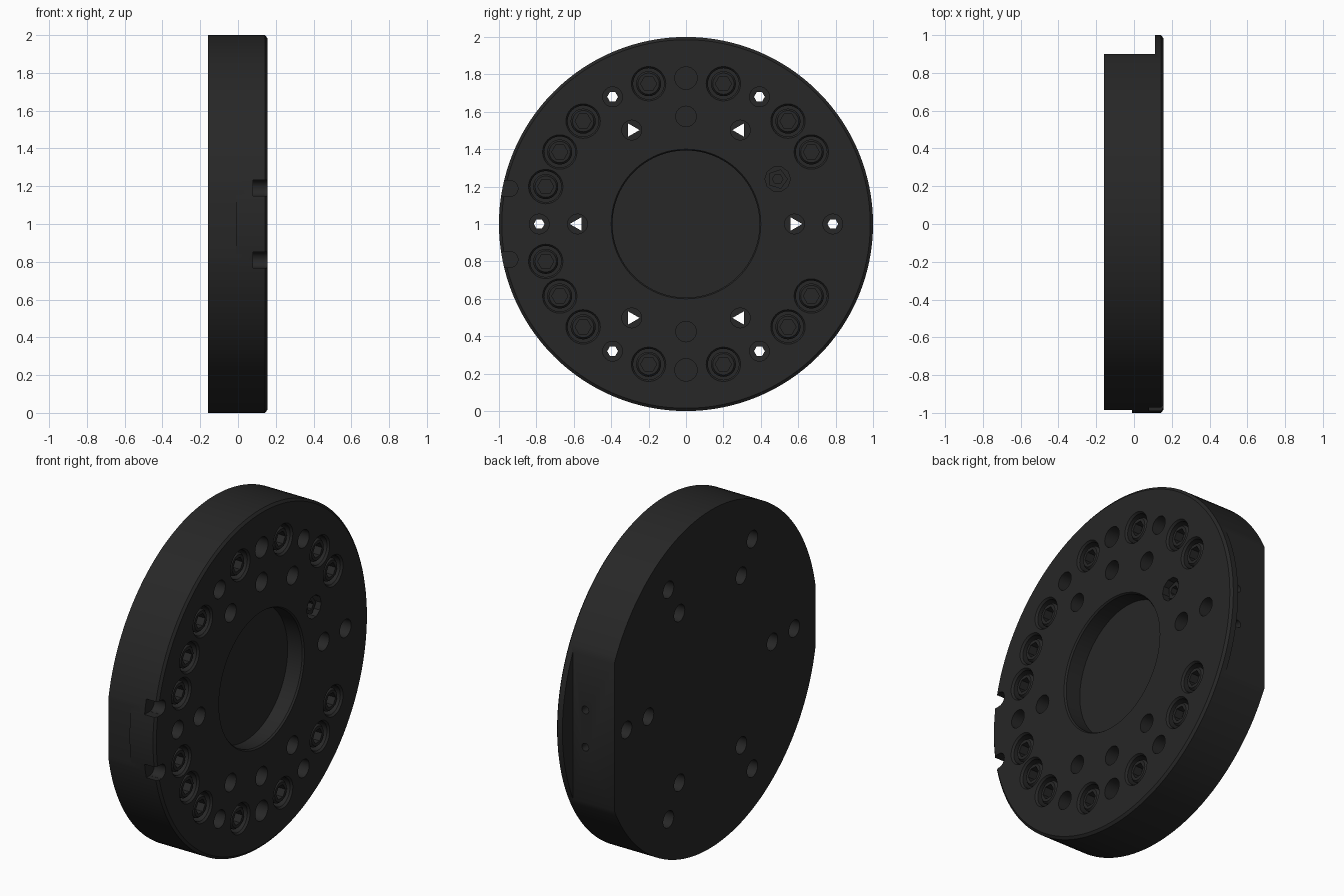
import bpy, bmesh
from math import pi, sin, cos, radians
from mathutils import Matrix

if "Cube" in bpy.data.objects:
    bpy.data.objects.remove(bpy.data.objects["Cube"])

FRONT, BACK = 0.155, -0.16
mat = bpy.data.materials.new("dark_metal")
mat.diffuse_color = (0.02, 0.02, 0.02, 1)
mat.use_nodes = True
mat.node_tree.nodes["Principled BSDF"].inputs["Base Color"].default_value = mat.diffuse_color


def rod(bm, y, z, r, x0, x1, n=24, r2=None, turn=0.0):
    """Capped cylinder or cone running along x."""
    m = (Matrix.Translation(((x0 + x1) / 2, y, z)) @ Matrix.Rotation(turn, 4, 'X')
         @ Matrix.Rotation(pi / 2, 4, 'Y'))
    bmesh.ops.create_cone(bm, cap_ends=True, segments=n, radius1=r,
                          radius2=r if r2 is None else r2, depth=x1 - x0, matrix=m)


def box(bm, lo, hi):
    c = [(a + b) / 2 for a, b in zip(lo, hi)]
    s = [b - a for a, b in zip(lo, hi)]
    bmesh.ops.create_cube(bm, size=1, matrix=Matrix.Translation(c) @ Matrix.Diagonal((*s, 1)))


def lathe(bm, y, z, profile, n):
    """Closed solid turned about an x axis from (x, r) points, low x first."""
    rings = [[bm.verts.new((x, y + r * cos(2 * pi * i / n), z + r * sin(2 * pi * i / n)))
              for i in range(n)] for x, r in profile]
    faces = [bm.faces.new(rings[0]), bm.faces.new(rings[-1])]
    for a, b in zip(rings, rings[1:]):
        for i in range(n):
            j = (i + 1) % n
            faces.append(bm.faces.new((a[i], a[j], b[j], b[i])))
    bmesh.ops.recalc_face_normals(bm, faces=faces)


def finish(bm, name):
    me = bpy.data.meshes.new(name)
    bm.to_mesh(me)
    bm.free()
    me.materials.append(mat)
    ob = bpy.data.objects.new(name, me)
    bpy.context.collection.objects.link(ob)
    return ob


def cut(ob, bm):
    """Subtract the solids in bm from ob, then discard the cutter."""
    tool = finish(bm, "cutter")
    tool.hide_render = True
    mod = ob.modifiers.new("cut", 'BOOLEAN')
    mod.operation, mod.solver, mod.object = 'DIFFERENCE', 'EXACT', tool
    bpy.context.view_layer.objects.active = ob
    bpy.ops.object.modifier_apply(modifier=mod.name)
    bpy.data.objects.remove(tool, do_unlink=True)


def smooth(ob):
    bpy.ops.object.select_all(action='DESELECT')
    ob.select_set(True)
    bpy.context.view_layer.objects.active = ob
    bpy.ops.object.shade_smooth_by_angle(angle=radians(30))


# screw positions (y, z offset from centre), mirrored top to bottom
half = [(0.2, 0.75), (-0.2, 0.75), (0.545, 0.55), (-0.55, 0.55),
        (0.67, 0.385), (-0.675, 0.385), (-0.75, 0.2)]
screws = [(y, 1 + s * z) for y, z in half for s in (1, -1)]
spots = [(r * cos(k * pi / 3), 1 + r * sin(k * pi / 3), r, k * pi / 3)
         for r in (0.58, 0.785) for k in range(6)]

# main disc with a chamfered front rim
bm = bmesh.new()
lathe(bm, 0, 1, [(BACK, 1), (FRONT - 0.012, 1), (FRONT, 0.985)], 128)
body = finish(bm, "plate_body")

# side flats
bm = bmesh.new()
box(bm, (-0.5, 0.9, -0.5), (0.11, 1.5, 2.5))
box(bm, (-0.5, -1.5, 0.3), (-0.01, -0.985, 1.7))
cut(body, bm)

# pocket, counterbores, dowel holes, hole mouths, flat-side holes, rim notches
bm = bmesh.new()
lathe(bm, 0, 1, [(0.05, 0.393), (0.145, 0.393), (FRONT, 0.4), (0.2, 0.4)], 96)
for y, z in screws:
    lathe(bm, y, z, [(0.05, 0.083), (0.143, 0.083), (FRONT, 0.092), (0.2, 0.092)], 32)
for z, r in ((1.78, 0.06), (1.575, 0.055), (0.425, 0.055), (0.22, 0.06)):
    rod(bm, 0, z, r, 0.03, 0.2)
for y, z, r, a in spots:
    rod(bm, y, z, 0.053, 0.0, 0.2)
    rod(bm, y, z, 0.05, -0.2, -0.02)
rod(bm, 0.49, 1.24, 0.068, 0.05, 0.2, 10)
for s in (1, -1):
    bmesh.ops.create_cone(bm, cap_ends=True, segments=16, radius1=0.023, radius2=0.023, depth=0.16,
                          matrix=Matrix.Translation((0.03, 0.9, 1 + s * 0.11))
                          @ Matrix.Rotation(pi / 2, 4, 'X'))
cut(body, bm)

bm = bmesh.new()
for s in (1, -1):
    z = 1 + s * 0.19
    box(bm, (0.08, -1.2, z - 0.043), (0.3, -0.94, z + 0.043))
cut(body, bm)
bm = bmesh.new()
for s in (1, -1):
    rod(bm, -0.941, 1 + s * 0.19, 0.0425, 0.0805, 0.3)
cut(body, bm)

# narrow throats joining front and back mouths
bm = bmesh.new()
for y, z, r, a in spots:
    if r < 0.7:
        rod(bm, y, z, 0.042, -0.05, 0.03, 3, turn=a)
    else:
        rod(bm, y, z, 0.029, -0.05, 0.03, 6, turn=a)
cut(body, bm)
smooth(body)

# socket-head screws sunk in the counterbores
bm = bmesh.new()
for y, z in screws:
    lathe(bm, y, z, [(0.045, 0.067), (0.128, 0.067), (0.14, 0.057)], 24)
heads = finish(bm, "socket_screws")
bm = bmesh.new()
for y, z in screws:
    rod(bm, y, z, 0.043, 0.09, 0.2, 6)
cut(heads, bm)
smooth(heads)

# single set screw
bm = bmesh.new()
rod(bm, 0.49, 1.24, 0.055, 0.045, 0.13, 5)
pin = finish(bm, "set_screw")
bm = bmesh.new()
rod(bm, 0.49, 1.24, 0.028, 0.08, 0.2, 6)
cut(pin, bm)
